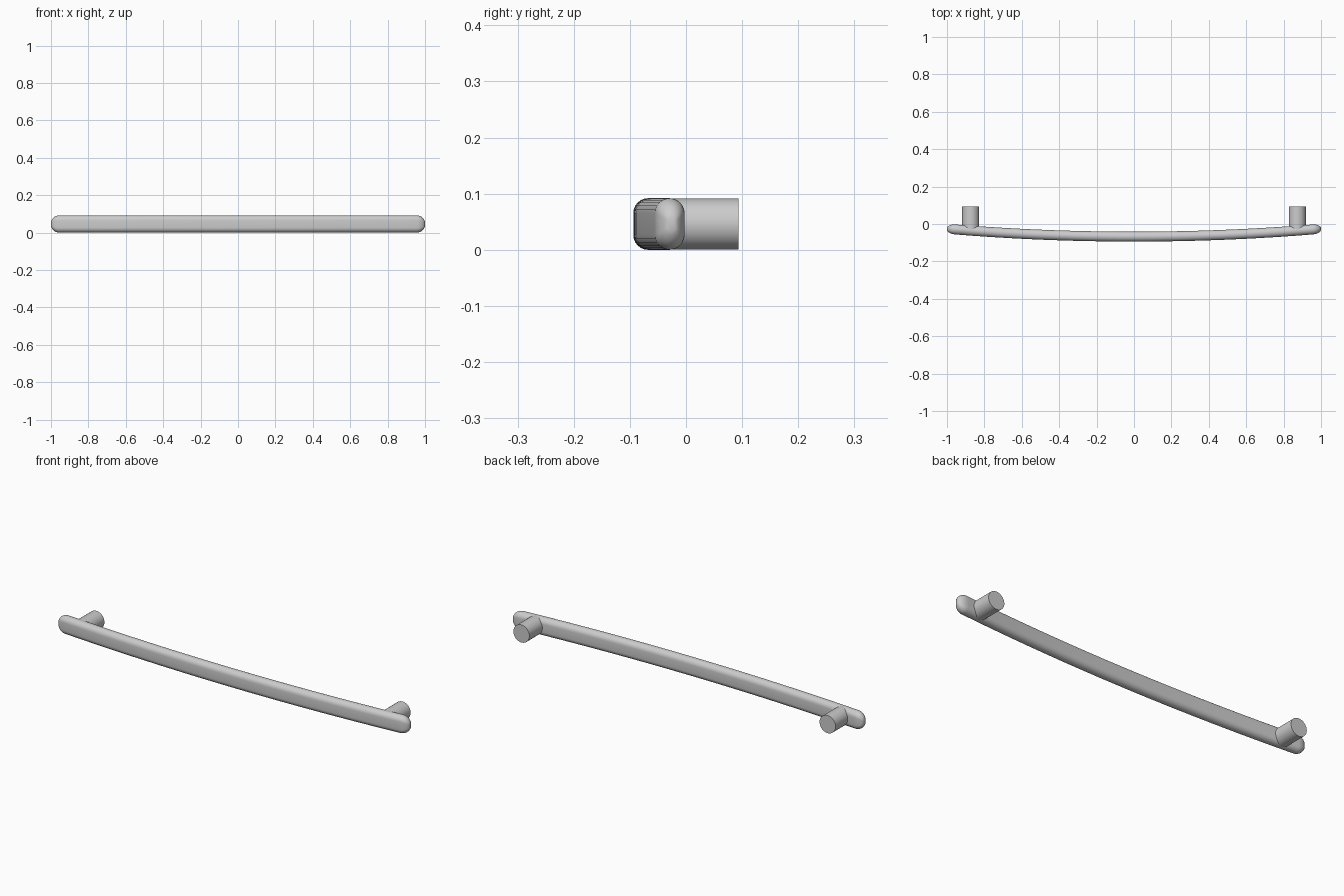
import bpy, bmesh, math
from mathutils import Vector, Matrix

if "Cube" in bpy.data.objects:
    bpy.data.objects.remove(bpy.data.objects["Cube"])

ZC, HALF_H, HALF_D = 0.046, 0.046, 0.0265   # bar centre height, half height, half depth
DOME, TIP = 0.045, 0.26                     # rounded end length, size of flat tip


def centre_y(x):
    return -0.0675 + 0.042 * x * x


def finish(obj):
    bpy.ops.object.select_all(action='DESELECT')
    obj.select_set(True)
    bpy.context.view_layer.objects.active = obj
    bpy.ops.object.shade_smooth_by_angle(angle=math.radians(35))


def stadium(n=12):
    # Upright stadium outline as (depth, height) pairs
    s = HALF_H - HALF_D
    pts = []
    for k, start in ((1, 0), (-1, math.pi)):
        for i in range(n + 1):
            a = start + math.pi * i / n
            pts.append((HALF_D * math.cos(a), k * s + HALF_D * math.sin(a)))
    return pts


# Bowed bar with domed ends
stations = []
a_max = math.acos(TIP)
for i in range(9):
    a = a_max * (1 - i / 8)
    x = -(1 - DOME) - DOME * math.sin(a) / math.sin(a_max)
    stations.append((x, math.cos(a)))
body = [(-(1 - DOME) + 2 * (1 - DOME) * i / 40, 1.0) for i in range(1, 40)]
stations = stations + body + [(-x, s) for x, s in reversed(stations)]

bm = bmesh.new()
rings = []
for x, s in stations:
    normal = Vector((-0.084 * x, 1, 0)).normalized()
    centre = Vector((x, centre_y(x), ZC))
    if s < 1:
        normal = Vector((0, 1, 0)).lerp(normal, s).normalized()
    rings.append([bm.verts.new(centre + normal * d * s + Vector((0, 0, h * s)))
                  for d, h in stadium()])
for r0, r1 in zip(rings, rings[1:]):
    for j in range(len(r0)):
        k = (j + 1) % len(r0)
        bm.faces.new((r0[j], r0[k], r1[k], r1[j]))
bm.faces.new(rings[0])
bm.faces.new(rings[-1])
bmesh.ops.recalc_face_normals(bm, faces=bm.faces)
mesh = bpy.data.meshes.new("handle_bar")
bm.to_mesh(mesh)
bm.free()
bar = bpy.data.objects.new("handle_bar", mesh)
bpy.context.collection.objects.link(bar)
finish(bar)

# Round mounting posts behind the bar
for side, name in ((-1, "left_post"), (1, "right_post")):
    y0, y1 = centre_y(0.873), 0.094
    bpy.ops.mesh.primitive_cylinder_add(
        vertices=48, radius=0.0455, depth=y1 - y0,
        location=(side * 0.873, (y0 + y1) / 2, ZC), rotation=(math.pi / 2, 0, 0))
    post = bpy.context.object
    post.name = name
    finish(post)
